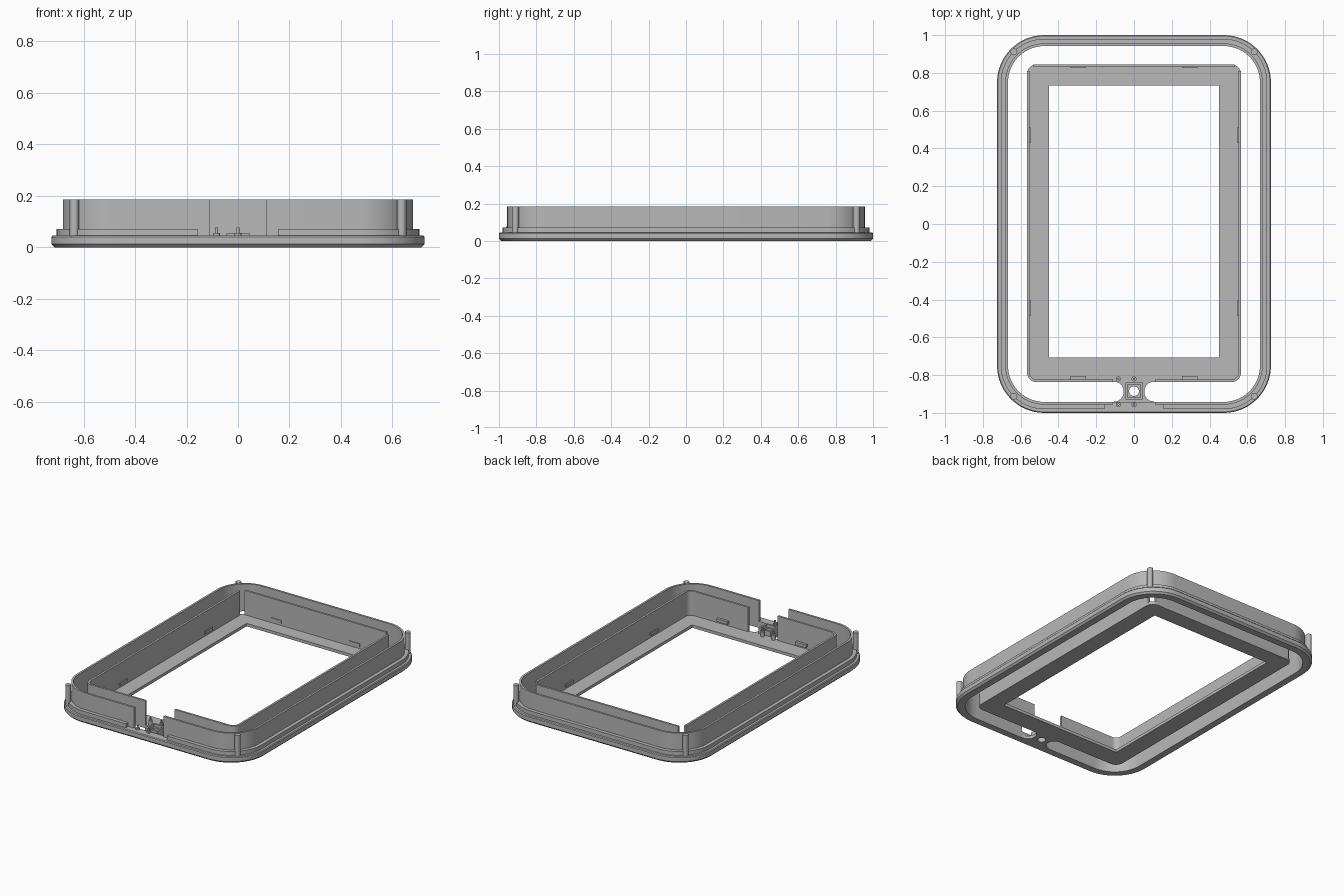
import bpy
import bmesh
from math import sin, cos, pi, radians

cube = bpy.data.objects.get("Cube")
if cube:
    bpy.data.objects.remove(cube)

grey = bpy.data.materials.new("plain_grey")
grey.use_nodes = True
COLOUR = (0.48, 0.48, 0.48, 1)
grey.diffuse_color = COLOUR
grey.node_tree.nodes["Principled BSDF"].inputs["Base Color"].default_value = COLOUR


def finish(name, bm):
    """Turn a bmesh into a grey object with sharp edges kept."""
    bmesh.ops.remove_doubles(bm, verts=bm.verts, dist=0.00005)
    bmesh.ops.recalc_face_normals(bm, faces=bm.faces)
    mesh = bpy.data.meshes.new(name)
    bm.to_mesh(mesh)
    bm.free()
    mesh.materials.clear()
    mesh.materials.append(grey)
    obj = bpy.data.objects.new(name, mesh)
    bpy.context.collection.objects.link(obj)
    bpy.ops.object.select_all(action='DESELECT')
    obj.select_set(True)
    bpy.context.view_layer.objects.active = obj
    bpy.ops.object.shade_smooth_by_angle(angle=radians(30))
    return obj


def extrude(name, loops, z0, z1):
    """Fill flat outlines (inner loops become holes) and give them height."""
    curve = bpy.data.curves.new(name + "_outline", 'CURVE')
    curve.dimensions = '2D'
    curve.fill_mode = 'BOTH'
    curve.extrude = (z1 - z0) / 2
    for loop in loops:
        spline = curve.splines.new('POLY')
        spline.points.add(len(loop) - 1)
        for p, (x, y) in zip(spline.points, loop):
            p.co = (x, y, 0, 1)
        spline.use_cyclic_u = True
    temp = bpy.data.objects.new(name + "_outline", curve)
    bpy.context.collection.objects.link(temp)
    graph = bpy.context.evaluated_depsgraph_get()
    mesh = bpy.data.meshes.new_from_object(temp.evaluated_get(graph))
    bm = bmesh.new()
    bm.from_mesh(mesh)
    bmesh.ops.translate(bm, verts=bm.verts, vec=(0, 0, (z0 + z1) / 2))
    bpy.data.objects.remove(temp)
    bpy.data.curves.remove(curve)
    bpy.data.meshes.remove(mesh)
    return finish(name, bm)


def arc(cx, cy, r, a0, a1, n=16):
    return [(cx + r * cos(radians(a0 + (a1 - a0) * i / n)),
             cy + r * sin(radians(a0 + (a1 - a0) * i / n))) for i in range(n + 1)]


def circle(cx, cy, r, n=24):
    return arc(cx, cy, r, 0, 360, n)[:-1]


def rect(x0, x1, y0, y1):
    return [(x0, y0), (x1, y0), (x1, y1), (x0, y1)]


def round_rect(x, y0, y1, r):
    """Counter-clockwise, from the front +x corner to the front -x corner."""
    return (arc(x - r, y0 + r, r, -90, 0) + arc(x - r, y1 - r, r, 0, 90)
            + arc(r - x, y1 - r, r, 90, 180) + arc(r - x, y0 + r, r, 180, 270))


X, Y, R = 0.725, 1.0, 0.25      # outer size and corner radius


def outline(inset):
    return round_rect(X - inset, inset - Y, Y - inset, R - inset)


def open_band(outer, inner, gap):
    """Band around the model, interrupted by a gap at the front."""
    a, b = outline(outer), outline(inner)
    a = [(gap, outer - Y)] + a + [(-gap, outer - Y)]
    b = [(gap, inner - Y)] + b + [(-gap, inner - Y)]
    return a + b[::-1]


# Outer rim with a chamfered lower edge
bm = bmesh.new()
profile = [(0.012, 0), (0, 0.012), (0, 0.04), (0.005, 0.045), (0.058, 0.045), (0.058, 0)]
rings = [[bm.verts.new((x, y, z)) for x, y in outline(i)] for i, z in profile]
for k, ring in enumerate(rings):
    nxt = rings[(k + 1) % len(rings)]
    for i in range(len(ring)):
        j = (i + 1) % len(ring)
        bm.faces.new((ring[i], ring[j], nxt[j], nxt[i]))
finish("outer_rim", bm)

# Step and tall wall on the rim, open at the front
extrude("rim_step", [open_band(0.02, 0.05, 0.155)], 0.04, 0.072)
extrude("outer_wall", [open_band(0.044, 0.058, 0.11)], 0.04, 0.185)

# Corner posts
for sx in (-1, 1):
    for sy in (-1, 1):
        extrude("corner_post", [circle(sx * 0.636, sy * 0.912, 0.018)], 0.04, 0.185)

# Inner frame plate with the rectangular window
FX, F0, F1, FR, T = 0.566, -0.837, 0.844, 0.05, 0.014
extrude("frame_plate", [round_rect(FX, F0, F1, FR), rect(-0.45, 0.45, -0.708, 0.734)], 0, 0.02)

# Inner walls: two L-shaped sides and a back, with slots at the back corners
side = ([(0.11, F0)] + arc(FX - FR, F0 + FR, FR, -90, 0)
        + [(FX, F1 - 0.035), (FX - T, F1 - 0.035)]
        + arc(FX - FR, F0 + FR, FR - T, 0, -90) + [(0.11, F0 + T)])
for s in (-1, 1):
    extrude("inner_side_wall", [[(s * x, y) for x, y in side]], 0.015, 0.185)
extrude("inner_back_wall", [rect(0.035 - FX, FX - 0.035, F1 - T, F1)], 0.015, 0.185)

# Retaining clips on the inner walls
for s in (-1, 1):
    for y in (-0.445, 0.47):
        xs = sorted((s * 0.545, s * 0.56))
        extrude("side_clip", [rect(*xs, y - 0.04, y + 0.04)], 0.035, 0.055)
    cx = s * 0.295
    extrude("back_clip", [rect(cx - 0.04, cx + 0.04, 0.825, 0.835)], 0.035, 0.055)
    extrude("front_clip", [rect(cx - 0.04, cx + 0.04, -0.83, -0.806)], 0.035, 0.055)

# Flared bridge joining frame and rim, with a square button socket
BY, HOLE = -0.885, 0.026
bridge = ([(0.105, -0.95)] + arc(0.105, -0.89, 0.05, 270, 180, 8)
          + arc(0.105, -0.885, 0.05, 180, 90, 8) + [(0.105, -0.83)])
bridge += [(-x, y) for x, y in reversed(bridge)]
extrude("bridge", [bridge, circle(0, BY, HOLE)], 0, 0.02)
extrude("button_socket", [rect(-0.045, 0.045, BY - 0.045, BY + 0.045),
                          rect(-0.034, 0.034, BY - 0.034, BY + 0.034)], 0.015, 0.055)
extrude("button_seat", [rect(-0.036, 0.036, BY - 0.036, BY + 0.036),
                        circle(0, BY, HOLE)], 0.015, 0.035)

# Stepped mounting pins around the socket
for x in (-0.083, 0):
    for y in (-0.82, -0.956):
        extrude("pin_base", [circle(x, y, 0.013)], 0.015, 0.055)
        extrude("pin_tip", [circle(x, y, 0.006, 16)], 0.05, 0.076)
